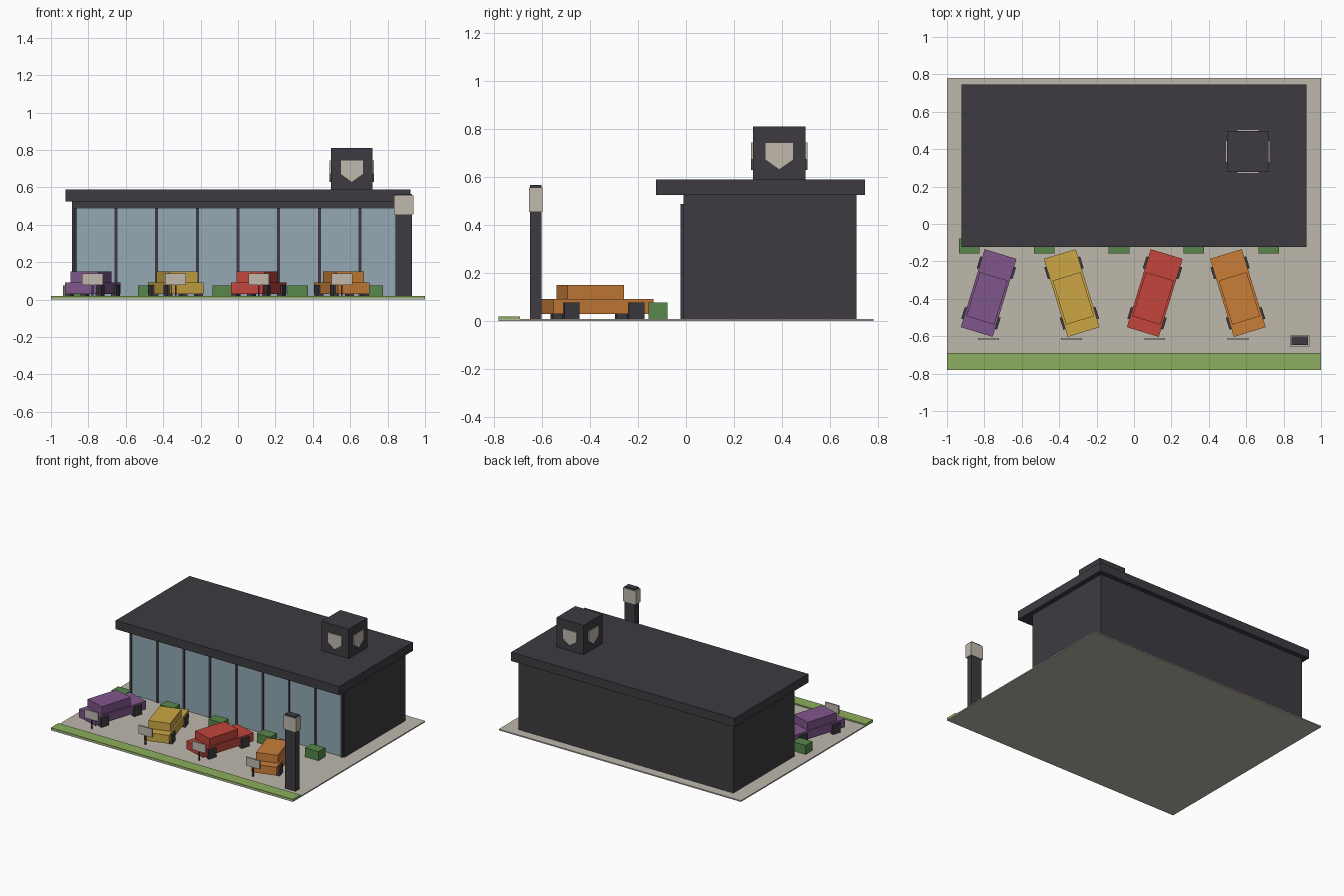
import bpy
import math
from mathutils import Matrix, Vector

if "Cube" in bpy.data.objects:
    bpy.data.objects.remove(bpy.data.objects["Cube"])


def material(name, hex_code):
    def lin(c):
        c /= 255
        return c / 12.92 if c <= 0.04045 else ((c + 0.055) / 1.055) ** 2.4
    m = bpy.data.materials.new(name)
    m.diffuse_color = [lin(int(hex_code[i:i + 2], 16)) for i in (0, 2, 4)] + [1]
    m.use_nodes = True
    m.node_tree.nodes["Principled BSDF"].inputs["Base Color"].default_value = m.diffuse_color
    return m


PAVING = material("paving", "BFB8AC")
GRASS = material("grass", "8CAE5E")
HEDGE = material("hedge", "57874A")
DARK = material("charcoal", "3D3B41")
GLASS = material("glass", "93A8B3")
PANEL = material("panel", "C0B9AD")
PURPLE = material("purple paint", "80568C")
YELLOW = material("yellow paint", "CBA644")
RED = material("red paint", "C2453B")
ORANGE = material("orange paint", "C97E39")


def mesh_object(name, verts, faces, mat, matrix=None):
    me = bpy.data.meshes.new(name)
    me.from_pydata(verts, [], faces)
    if matrix is not None:
        me.transform(matrix)
    me.materials.append(mat)
    ob = bpy.data.objects.new(name, me)
    bpy.context.collection.objects.link(ob)
    return ob


def prism(name, outline, depth, mat, matrix=None):
    """Extrude a counter-clockwise (x, z) outline from y = 0 towards -y."""
    n = len(outline)
    verts = [(x, -depth, z) for x, z in outline] + [(x, 0, z) for x, z in outline]
    faces = [list(range(n)), list(range(2 * n - 1, n - 1, -1))]
    faces += [[i, i + n, (i + 1) % n + n, (i + 1) % n] for i in range(n)]
    return mesh_object(name, verts, faces, mat, matrix)


def box(name, xs, ys, zs, mat, matrix=None):
    """Box given by its (min, max) range on each axis."""
    outline = [(xs[0], zs[0]), (xs[1], zs[0]), (xs[1], zs[1]), (xs[0], zs[1])]
    place = Matrix.Translation((0, ys[1], 0))
    if matrix is not None:
        place = matrix @ place
    return prism(name, outline, ys[1] - ys[0], mat, place)


# Lot and grass verge
box("lot", (-1, 1), (-0.78, 0.78), (0, 0.009), PAVING)
box("grass_verge", (-1, 1), (-0.78, -0.69), (0.002, 0.019), GRASS)

# Showroom
box("showroom_walls", (-0.888, 0.888), (-0.01, 0.71), (0.005, 0.527), DARK)
box("roof_slab", (-0.923, 0.923), (-0.124, 0.745), (0.525, 0.59), DARK)
box("shop_window", (-0.87, 0.87), (-0.018, 0), (0.012, 0.488), GLASS)
for i in range(9):
    x = (i - 4) * 0.2175
    box("window_mullion", (x - 0.008, x + 0.008), (-0.023, 0), (0.009, 0.488), DARK)

# Roof tower with a shield plate on each face
box("roof_tower", (0.497, 0.72), (0.278, 0.498), (0.585, 0.81), DARK)
shield = [(0, 0.63), (0.059, 0.672), (0.059, 0.744), (-0.059, 0.744), (-0.059, 0.672)]
for i in range(4):
    turn = Matrix.Translation((0.6085, 0.388, 0)) @ Matrix.Rotation(i * math.pi / 2, 4, 'Z')
    reach = 0.11 if i % 2 == 0 else 0.1115
    prism("shield_plate", shield, 0.008, PANEL, turn @ Matrix.Translation((0, -reach, 0)))

# Sign pylon
box("pylon_post", (0.843, 0.929), (-0.648, -0.602), (0.005, 0.566), DARK)
box("pylon_sign", (0.833, 0.939), (-0.654, -0.597), (0.455, 0.556), PANEL)

# Hedges along the shop front
for i in range(5):
    x = -0.88 + 0.4 * i
    box("hedge", (x - 0.055, x + 0.055), (-0.157, -0.077), (0.005, 0.077), HEDGE)

# Parked cars, alternately angled, each with a price board
for i, paint in enumerate((PURPLE, YELLOW, RED, ORANGE)):
    x = -0.777 + 0.444 * i
    yaw = math.radians(17 if i % 2 else -17)
    place = Matrix.Translation((x, -0.369, 0)) @ Matrix.Rotation(yaw, 4, 'Z')
    box("car_body", (-0.089, 0.089), (-0.218, 0.218), (0.03, 0.092), paint, place)
    box("car_cabin", (-0.078, 0.078), (-0.153, 0.093), (0.09, 0.151), paint, place)
    for side in (-1, 1):
        for y in (-0.141, 0.141):
            cx = side * 0.085
            box("car_wheel", (cx - 0.015, cx + 0.015), (y - 0.033, y + 0.033),
                (0.008, 0.078), DARK, place)
    box("price_board", (x - 0.056, x + 0.056), (-0.62, -0.609), (0.078, 0.141), PANEL)
    box("price_board_post", (x - 0.005, x + 0.005), (-0.618, -0.611), (0.005, 0.08), DARK)
